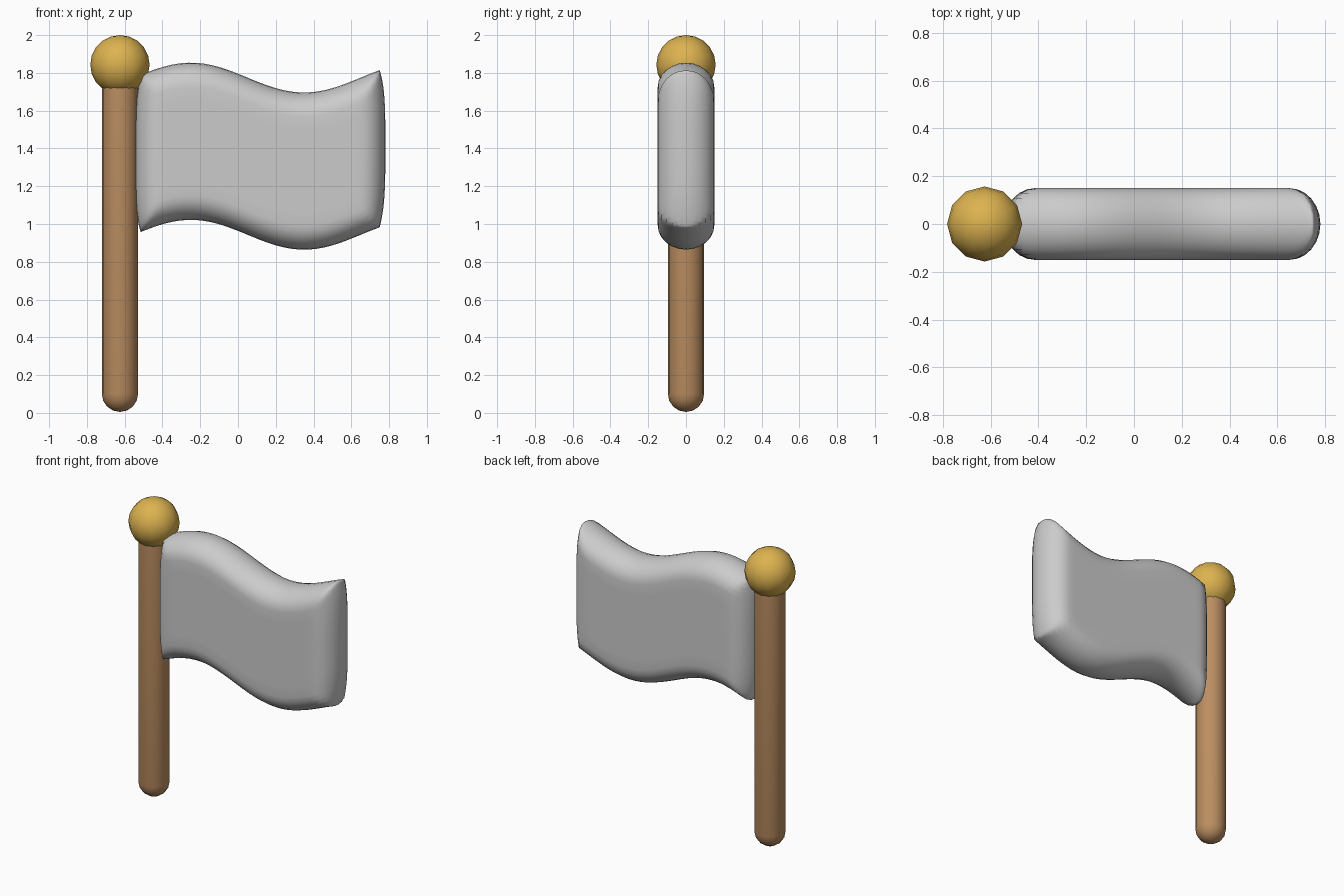
import bpy, bmesh
from math import pi, cos, sin, sqrt

if "Cube" in bpy.data.objects:
    bpy.data.objects.remove(bpy.data.objects["Cube"])

POLE_X = -0.625


def material(name, color):
    m = bpy.data.materials.new(name)
    m.diffuse_color = (*color, 1)
    m.use_nodes = True
    m.node_tree.nodes["Principled BSDF"].inputs["Base Color"].default_value = m.diffuse_color
    return m


def finish(bm, name, mat=None, angle=60):
    bmesh.ops.recalc_face_normals(bm, faces=bm.faces)
    me = bpy.data.meshes.new(name)
    bm.to_mesh(me)
    bm.free()
    ob = bpy.data.objects.new(name, me)
    bpy.context.collection.objects.link(ob)
    if mat:
        me.materials.append(mat)
    bpy.ops.object.select_all(action='DESELECT')
    bpy.context.view_layer.objects.active = ob
    ob.select_set(True)
    bpy.ops.object.shade_smooth_by_angle(angle=angle * pi / 180)
    return ob


# pole: lathed profile with a rounded foot
R = 0.096
profile = [(R * sin(a), 0.005 + R * (1 - cos(a))) for a in (i * pi / 8 for i in range(5))]
profile += [(R, 1.8), (0, 1.8)]
bm = bmesh.new()
verts = [bm.verts.new((r, 0, z)) for r, z in profile]
edges = [bm.edges.new(p) for p in zip(verts, verts[1:])]
bmesh.ops.spin(bm, geom=verts + edges, cent=(0, 0, 0), axis=(0, 0, 1),
               angle=2 * pi, steps=16, use_duplicate=False)
bmesh.ops.remove_doubles(bm, verts=bm.verts, dist=1e-4)
pole = finish(bm, "pole", material("wood", (0.50, 0.27, 0.12)))
pole.location.x = POLE_X

# ball finial
bm = bmesh.new()
bmesh.ops.create_uvsphere(bm, u_segments=12, v_segments=10, radius=0.157)
ball = finish(bm, "ball_finial", material("gold", (0.72, 0.45, 0.08)))
ball.location = (POLE_X, 0, 1.843)

# flag: waved cushion, thickness rounded off towards its outline
CX, HX, HZ = 0.1175, 0.6625, 0.416
THICK, ROUND = 0.15, 0.13


def stations(half, inner):
    """Positions from -half to half, crowded along the rounded rims."""
    rim = [ROUND * (1 - cos(i * pi / 12)) for i in range(7)]
    mid = [-half + ROUND + (2 * half - 2 * ROUND) * i / inner for i in range(1, inner)]
    return [-half + d for d in rim] + mid + [half - d for d in reversed(rim)]


us, vs = stations(HX, 24), stations(HZ, 8)
bm = bmesh.new()
for side in (-1, 1):
    grid = []
    for u in us:
        row = []
        for v in vs:
            d = max(0, min(HX - abs(u), HZ - abs(v), ROUND))
            y = side * THICK * sqrt(max(0, 1 - (1 - d / ROUND) ** 2))
            x = CX + u / HX * (HX - 0.03 * (abs(v) / HZ) ** 4)
            z = 1.359 + v + 0.079 * cos(pi * (x + 0.25) / 0.6)
            row.append(bm.verts.new((x, y, z)))
        grid.append(row)
    for a, b in zip(grid, grid[1:]):
        for j in range(len(vs) - 1):
            bm.faces.new((a[j], b[j], b[j + 1], a[j + 1]))
bmesh.ops.remove_doubles(bm, verts=bm.verts, dist=1e-4)
finish(bm, "flag", angle=50)
